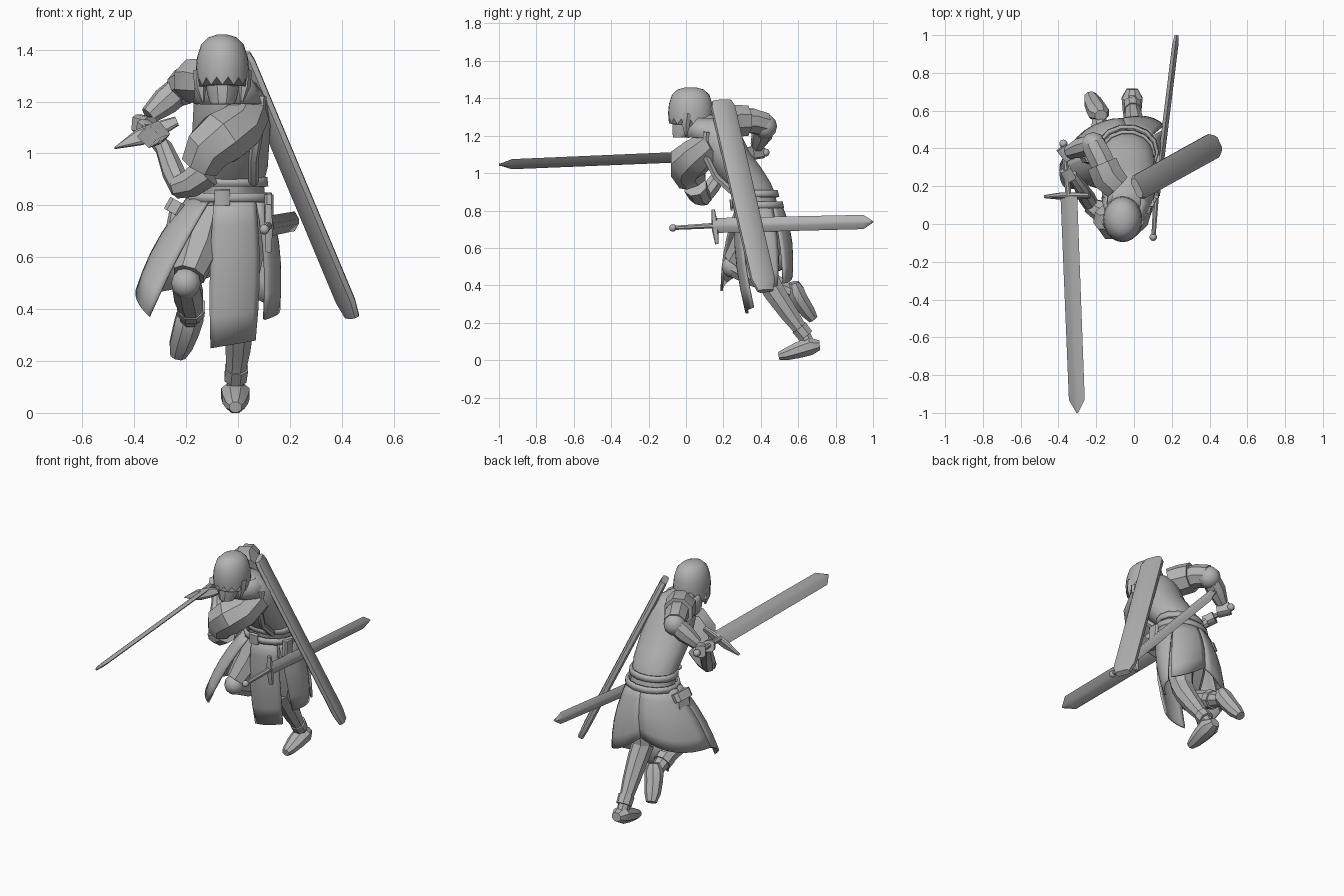
import bpy, bmesh
from math import sin, cos, pi, radians
from mathutils import Vector

cube = bpy.data.objects.get("Cube")
if cube:
    bpy.data.objects.remove(cube, do_unlink=True)

grey = bpy.data.materials.new("plain grey")
grey.use_nodes = True
COLOUR = (.45, .45, .45, 1)
grey.diffuse_color = COLOUR
for node in grey.node_tree.nodes:
    if node.type == 'BSDF_PRINCIPLED':
        node.inputs["Base Color"].default_value = COLOUR
parts = []


def finish(name, bm, thickness=0):
    bmesh.ops.recalc_face_normals(bm, faces=bm.faces)
    mesh = bpy.data.meshes.new(name)
    bm.to_mesh(mesh)
    bm.free()
    mesh.materials.append(grey)
    obj = bpy.data.objects.new(name, mesh)
    bpy.context.collection.objects.link(obj)
    if thickness:
        solid = obj.modifiers.new("thickness", 'SOLIDIFY')
        solid.thickness = thickness
        solid.offset = 0
    parts.append(obj)


def loft(name, rings, caps=True, thickness=0):
    """Skin a list of closed rings of points."""
    bm = bmesh.new()
    loops = [[bm.verts.new(p) for p in ring] for ring in rings]
    n = len(loops[0])
    for a, b in zip(loops, loops[1:]):
        for i in range(n):
            j = (i + 1) % n
            bm.faces.new((a[i], a[j], b[j], b[i]))
    if caps:
        bm.faces.new(loops[0])
        bm.faces.new(loops[-1])
    finish(name, bm, thickness)


def body(name, levels, n=14, caps=True, thickness=0):
    """Stack of level ellipses: x, y, z, x radius, y radius."""
    loft(name, [[(x + rx * cos(2 * pi * i / n), y + ry * sin(2 * pi * i / n), z)
                 for i in range(n)] for x, y, z, rx, ry in levels], caps, thickness)


def limb(name, points, n=8, ref=(1, 0, 0), flat=1):
    """Tube through points x, y, z, radius; flat scales it along ref."""
    centres = [Vector(p[:3]) for p in points]
    rings = []
    for k, p in enumerate(points):
        d = centres[min(k + 1, len(points) - 1)] - centres[max(k - 1, 0)]
        u = d.cross(Vector(ref)).normalized()
        v = u.cross(d).normalized() * flat
        rings.append([centres[k] + p[3] * (u * cos(a) + v * sin(a))
                      for a in [2 * pi * (i + .5) / n for i in range(n)]])
    loft(name, rings)


def bar(name, start, end, across, width, thick, section, stations):
    """Straight bar with a profile section, scaled at each (position, scale)."""
    a, b = Vector(start), Vector(end)
    d = (b - a).normalized()
    w = Vector(across)
    w = (w - d * w.dot(d)).normalized()
    t = d.cross(w)
    loft(name, [[a.lerp(b, s) + w * x * width * k + t * y * thick
                 * (k + 1) / 2 for x, y in section] for s, k in stations])


def panel(name, start, stop, left, right, bulge, n=8, rows=5):
    """Coat panel from an arc of the waist down to a hem line."""
    bm = bmesh.new()
    p, q, out = Vector(left), Vector(right), Vector(bulge)
    grid = []
    for r in range(rows + 1):
        t = r / rows
        row = []
        for i in range(n + 1):
            s = i / n
            a = radians(start + (stop - start) * s)
            top = Vector((-.035 + .148 * cos(a), .385 + .118 * sin(a), .84))
            swell = out * 4 * s * (1 - s)
            row.append(bm.verts.new(top.lerp(p.lerp(q, s) + swell, t)
                                    + Vector((cos(a), sin(a), 0)) * .025 * sin(pi * t)))
        grid.append(row)
    for a, b in zip(grid, grid[1:]):
        for i in range(n):
            bm.faces.new((a[i], a[i + 1], b[i + 1], b[i]))
    finish(name, bm, .012)


def ball(name, centre, radius):
    bm = bmesh.new()
    bmesh.ops.create_uvsphere(bm, u_segments=10, v_segments=6, radius=radius)
    bmesh.ops.translate(bm, verts=bm.verts, vec=centre)
    finish(name, bm)


DIAMOND = [(-.5, 0), (-.12, .5), (.12, .5), (.5, 0), (.12, -.5), (-.12, -.5)]
SLAB = [(-.5, -.25), (-.5, .25), (-.35, .5), (.35, .5), (.5, .25), (.5, -.25),
        (.35, -.5), (-.35, -.5)]
STRAIGHT = [(0, 1), (1, 1)]
POINTED = [(0, 1), (.94, .95), (1, .1)]
UP = (0, 0, 1)
ACROSS = (0, 1, 0)

# head: face, hair with a jagged fringe, neck
body("face", [(-.06, -.03, 1.19, .045, .04), (-.06, -.015, 1.21, .054, .06),
              (-.06, .005, 1.28, .07, .082), (-.06, .02, 1.38, .07, .08)], 10)
limb("neck", [(-.05, .13, 1.2, .06), (-.06, .05, 1.3, .055)])
SIDES = 28
hair = []
for z, rx, ry in [(1.458, .02, .03), (1.447, .055, .07), (1.42, .082, .1),
                  (1.37, .098, .116), (1.32, .103, .121), (1.285, .1, .116)]:
    ring = []
    for i in range(SIDES):
        a = 2 * pi * i / SIDES
        drop = 0
        if z < 1.3:
            drop = .03 * (i % 2) + .07 * max(0, sin(a)) - .01 * max(0, -sin(a))
        ring.append((-.06 + rx * cos(a), .025 + ry * sin(a), z - drop))
    hair.append(ring)
loft("hair", hair)
for side in (-1, 1):
    limb("side_lock", [(-.06 + side * .085, .01, 1.32, .028), (-.06 + side * .085, 0, 1.26, .024),
                       (-.06 + side * .075, 0, 1.2, .006)], 6)

# leaning torso, collar, belts
body("torso", [(-.035, .385, .8, .14, .11), (-.035, .37, .89, .135, .11),
               (-.03, .325, .95, .145, .13), (-.03, .265, 1.03, .15, .14),
               (-.025, .21, 1.11, .15, .135), (-.03, .165, 1.21, .14, .13),
               (-.045, .145, 1.27, .115, .105), (-.06, .12, 1.31, .06, .06)])
body("collar", [(-.035, .135, 1.19, .13, .135), (-.045, .115, 1.25, .115, .12),
                (-.055, .11, 1.29, .095, .1)], 12, False, .015)
for z, y, r in [(.89, .375, .145), (.83, .385, .162)]:
    body("belt", [(-.035, y, z - .018, r, r - .025), (-.035, y - .004, z + .018, r - .004, r - .03)],
         14, False, .014)
bar("buckle", (-.06, .25, .8), (-.06, .245, .86), (1, 0, 0), .06, .025, SLAB, STRAIGHT)
bar("pouch", (-.24, .38, .7), (-.22, .38, .8), (.3, 1, 0), .11, .06, SLAB, STRAIGHT)
bar("pouch_flap", (-.245, .38, .765), (-.22, .38, .81), (.3, 1, 0), .12, .075, SLAB, STRAIGHT)
bar("sword_hanger", (.12, .32, .7), (.12, .33, .84), ACROSS, .08, .035, SLAB, STRAIGHT)
limb("chest_strap", [(.09, .11, 1.22, .02), (.08, .1, 1.1, .02), (.06, .16, .98, .02),
                     (.06, .26, .89, .02)], 6)

# coat skirt
panel("front_panel", -112, -48, (-.105, .33, .25), (.065, .36, .28), (0, -.02, 0))
panel("left_panel", -46, 38, (.1, .4, .36), (.155, .49, .4), (.02, 0, 0))
panel("back_left_panel", 38, 92, (.155, .52, .41), (-.07, .55, .54), (.02, .03, -.03))
panel("back_right_panel", 92, 182, (-.07, .55, .54), (-.39, .31, .47), (-.03, .06, -.03))
panel("right_front_panel", 180, 245, (-.39, .31, .47), (-.34, .19, .37), (-.015, -.03, 0))

# standing left leg
limb("left_thigh", [(.02, .42, .8, .09), (.015, .42, .6, .088), (.0, .43, .44, .066)])
limb("left_shin", [(0, .43, .44, .066), (.005, .475, .36, .062), (0, .55, .25, .052),
                   (-.01, .63, .14, .036), (-.01, .66, .08, .036)])
limb("left_ankle_cuff", [(-.005, .605, .175, .048), (-.01, .64, .13, .046)])
limb("left_boot", [(-.01, .715, .08, .028), (-.01, .665, .075, .052), (-.01, .595, .052, .046),
                   (-.01, .53, .03, .034), (-.01, .495, .022, .022)], flat=1.15)

# lifted right leg
limb("right_thigh", [(-.11, .4, .8, .09), (-.15, .33, .64, .085), (-.19, .26, .53, .065)])
ball("right_knee", (-.2, .25, .5), .06)
limb("right_shin", [(-.2, .25, .5, .058), (-.19, .36, .45, .06), (-.18, .48, .4, .05),
                    (-.185, .56, .365, .04)])
limb("right_shin_cuff", [(-.181, .46, .41, .058), (-.181, .5, .39, .056)])
limb("right_boot", [(-.175, .575, .415, .03), (-.185, .585, .37, .05), (-.2, .61, .32, .048),
                    (-.22, .65, .26, .042), (-.232, .68, .22, .028)], flat=1.15)

# right arm, drawn back
limb("right_pauldron", [(-.09, .2, 1.27, .08), (-.14, .25, 1.28, .092), (-.17, .32, 1.28, .088)], 8, UP)
limb("right_upper_arm", [(-.12, .22, 1.27, .065), (-.18, .35, 1.28, .07), (-.215, .42, 1.26, .066)], 8, UP)
ball("right_elbow", (-.215, .42, 1.25), .067)
limb("right_bracer", [(-.22, .42, 1.25, .056), (-.28, .405, 1.2, .056), (-.345, .38, 1.145, .036)], 8, UP)
bar("right_hand", (-.34, .345, 1.105), (-.385, .405, 1.115), UP, .07, .06, SLAB, STRAIGHT)

# left arm, crossing the chest
limb("left_sleeve", [(.04, .15, 1.155, .085), (-.0, .06, 1.095, .1), (-.06, .015, 1.06, .11),
                     (-.115, .01, 1.015, .098), (-.145, .035, .955, .08)], 8, ACROSS)
limb("left_elbow", [(-.12, .05, .93, .065), (-.18, .07, .885, .058), (-.24, .1, .865, .042)], 8, ACROSS)
limb("left_bracer", [(-.22, .09, .86, .04), (-.25, .14, .93, .045), (-.285, .2, 1.02, .035),
                     (-.33, .26, 1.07, .028)])
bar("left_hand", (-.335, .235, 1.08), (-.365, .29, 1.1), UP, .065, .06, SLAB, STRAIGHT)

# drawn sword
TILT = (.84, 0, .54)
bar("drawn_blade", (-.345, .15, 1.093), (-.3, -1, 1.045), TILT, .105, .022, DIAMOND, POINTED)
bar("drawn_guard", (-.235, .15, 1.125), (-.476, .145, 1.02), (0, .3, 1), .07, .03, SLAB,
    [(0, .5), (.25, .8), (.6, .9), (1, .05)])
limb("drawn_grip", [(-.347, .15, 1.094, .017), (-.372, .41, 1.11, .014)])
ball("drawn_pommel", (-.374, .425, 1.11), .022)

# sheathed sword at the hip
bar("hip_scabbard", (.12, .15, .72), (.225, 1, .74), UP, .08, .034, DIAMOND, POINTED)
limb("hip_grip", [(.103, -.07, .707, .012), (.118, .16, .72, .016)])
ball("hip_pommel", (.102, -.07, .707), .02)
bar("hip_guard", (.118, .165, .62), (.118, .145, .805), ACROSS, .035, .03, SLAB,
    [(0, .5), (.4, 1), (.6, 1), (1, .5)])

# long slab across the back
bar("back_slab", (.015, .19, 1.385), (.44, .425, .37), (-.42, .9, .04), .135, .042, SLAB,
    [(0, .8), (.03, 1), (.94, 1), (1, .65)])

bpy.ops.object.select_all(action='DESELECT')
for obj in parts:
    obj.select_set(True)
bpy.context.view_layer.objects.active = parts[0]
bpy.ops.object.shade_smooth_by_angle(angle=radians(35))
